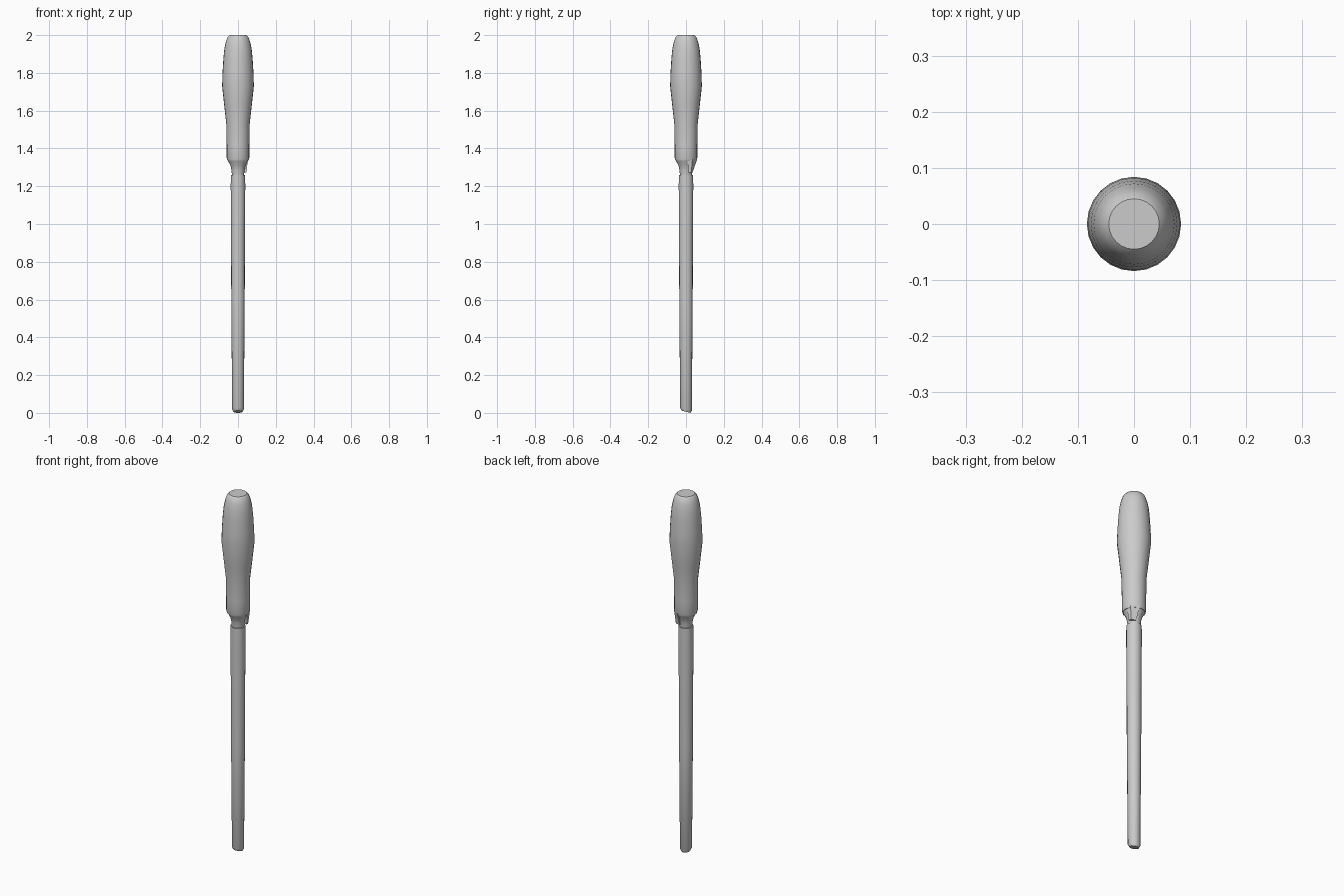
import bpy, bmesh, math

if "Cube" in bpy.data.objects:
    bpy.data.objects.remove(bpy.data.objects["Cube"])

def lathe(name, profile, sides=24, angle=35):
    """Closed round part from (radius, height) points, bottom to top."""
    bm = bmesh.new()
    rings = []
    for r, z in profile:
        rings.append([bm.verts.new((r * math.cos(2 * math.pi * i / sides),
                                    r * math.sin(2 * math.pi * i / sides), z))
                      for i in range(sides)])
    for a, b in zip(rings, rings[1:]):
        for i in range(sides):
            j = (i + 1) % sides
            bm.faces.new((a[i], a[j], b[j], b[i]))
    bm.faces.new(rings[0][::-1])
    bm.faces.new(rings[-1])
    return finish(name, bm, angle)

def finish(name, bm, angle):
    bmesh.ops.recalc_face_normals(bm, faces=bm.faces)
    me = bpy.data.meshes.new(name)
    bm.to_mesh(me)
    bm.free()
    ob = bpy.data.objects.new(name, me)
    bpy.context.collection.objects.link(ob)
    bpy.ops.object.select_all(action='DESELECT')
    ob.select_set(True)
    bpy.context.view_layer.objects.active = ob
    bpy.ops.object.shade_smooth_by_angle(angle=math.radians(angle))
    return ob

# Swelling handle with a flat butt
lathe("handle", [(0.056, 1.335), (0.060, 1.35), (0.060, 1.42), (0.062, 1.53),
                 (0.072, 1.62), (0.084, 1.73), (0.082, 1.80), (0.077, 1.88),
                 (0.072, 1.93), (0.064, 1.965), (0.055, 1.99), (0.045, 2.0)])

# Tapered collar between handle and shaft
lathe("collar", [(0.032, 1.255), (0.034, 1.285), (0.040, 1.31), (0.056, 1.34)], 20)

# Small lug hanging from the handle rim
bm = bmesh.new()
top = [bm.verts.new((x, y, 1.345)) for x, y in [(0.012, 0.02), (0.052, 0.008), (0.050, 0.034), (0.012, 0.060)]]
low = [bm.verts.new((x, y, 1.272)) for x, y in [(0.015, 0.02), (0.045, 0.012), (0.043, 0.028), (0.015, 0.034)]]
bm.faces.new(top)
bm.faces.new(low[::-1])
for i in range(4):
    j = (i + 1) % 4
    bm.faces.new((low[i], low[j], top[j], top[i]))
finish("collar_lug", bm, 30)

# Shaft in three sections, tapering to the tip
lathe("upper_shaft", [(0.0365, 0.84), (0.0385, 1.20), (0.038, 1.26)], 16)
lathe("middle_shaft", [(0.0355, 0.60), (0.0365, 0.84)], 16)
lower = lathe("lower_shaft", [(0.024, 0.0), (0.031, 0.014), (0.0355, 0.60)], 16)

# Slightly slanted end face
for v in lower.data.vertices:
    if v.co.z < 0.02:
        v.co.z += 0.006 * (1 - v.co.y / 0.024)
